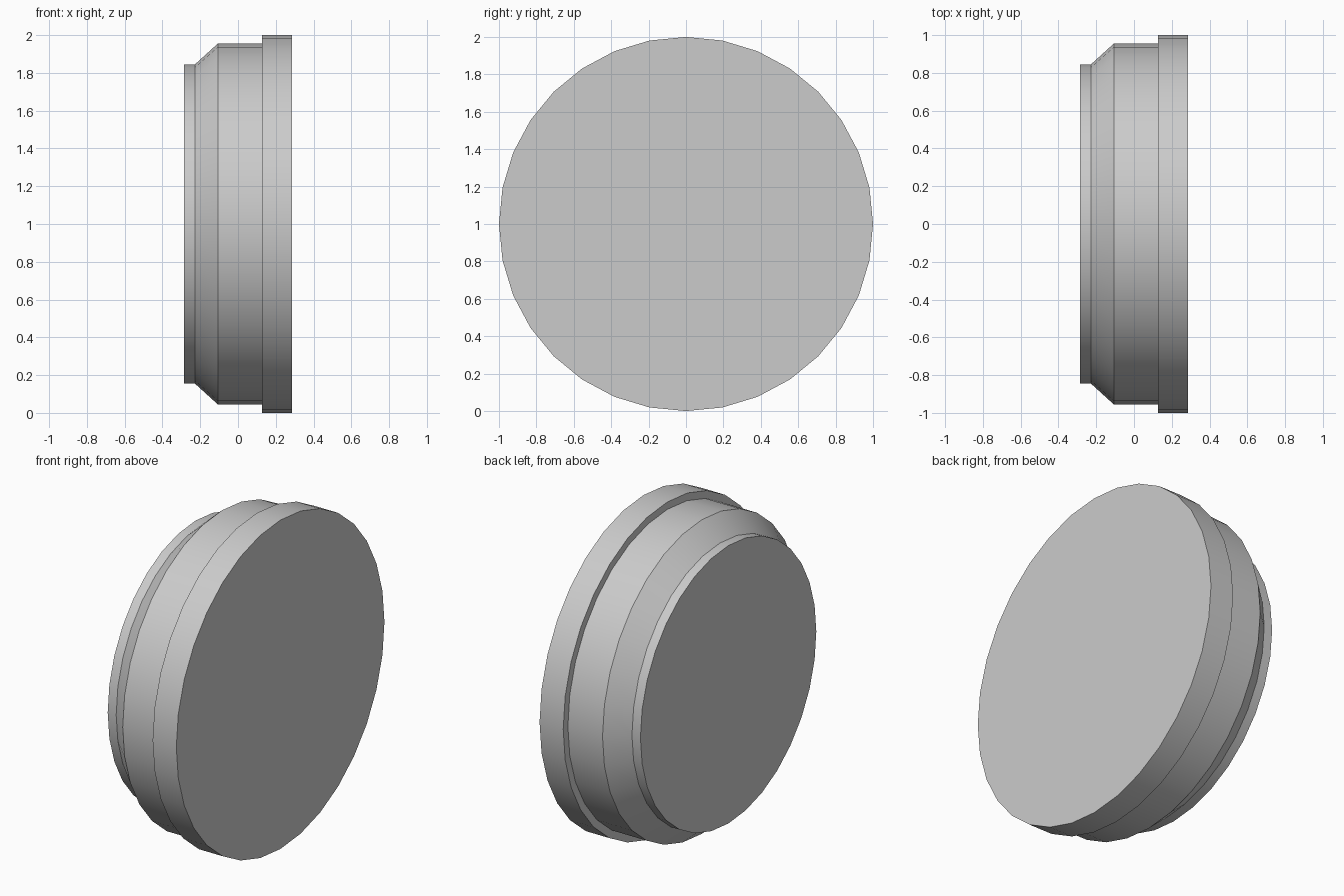
import bpy, bmesh, math
from mathutils import Matrix

cube = bpy.data.objects.get("Cube")
if cube:
    bpy.data.objects.remove(cube, do_unlink=True)

SIDES = 32

# Single grey material
grey = bpy.data.materials.new("light_grey")
grey.use_nodes = True
colour = (0.6, 0.6, 0.6, 1.0)
grey.diffuse_color = colour
grey.node_tree.nodes["Principled BSDF"].inputs["Base Color"].default_value = colour

# Stepped cap profile as (x, radius): small rim, bevel, drum, flange
profile = [(-0.285, 0.845), (-0.228, 0.845), (-0.107, 0.955),
           (0.126, 0.955), (0.126, 1.0), (0.285, 1.0)]

# Revolve the profile around the x axis and close both ends
bm = bmesh.new()
rings = []
for x, radius in profile:
    ring = []
    for i in range(SIDES):
        a = 2 * math.pi * i / SIDES
        ring.append(bm.verts.new((x, radius * math.cos(a), radius * math.sin(a))))
    rings.append(ring)
for a, b in zip(rings, rings[1:]):
    for i in range(SIDES):
        j = (i + 1) % SIDES
        bm.faces.new((a[i], a[j], b[j], b[i]))
bm.faces.new(rings[0])
bm.faces.new(rings[-1])
bmesh.ops.recalc_face_normals(bm, faces=bm.faces)
bmesh.ops.transform(bm, matrix=Matrix.Translation((0, 0, 1)), verts=bm.verts)

mesh = bpy.data.meshes.new("stepped_cap")
bm.to_mesh(mesh)
bm.free()
mesh.materials.append(grey)
cap = bpy.data.objects.new("stepped_cap", mesh)
bpy.context.collection.objects.link(cap)

# Smooth round walls, sharp steps
bpy.ops.object.select_all(action='DESELECT')
cap.select_set(True)
bpy.context.view_layer.objects.active = cap
bpy.ops.object.shade_smooth_by_angle(angle=math.radians(30))
